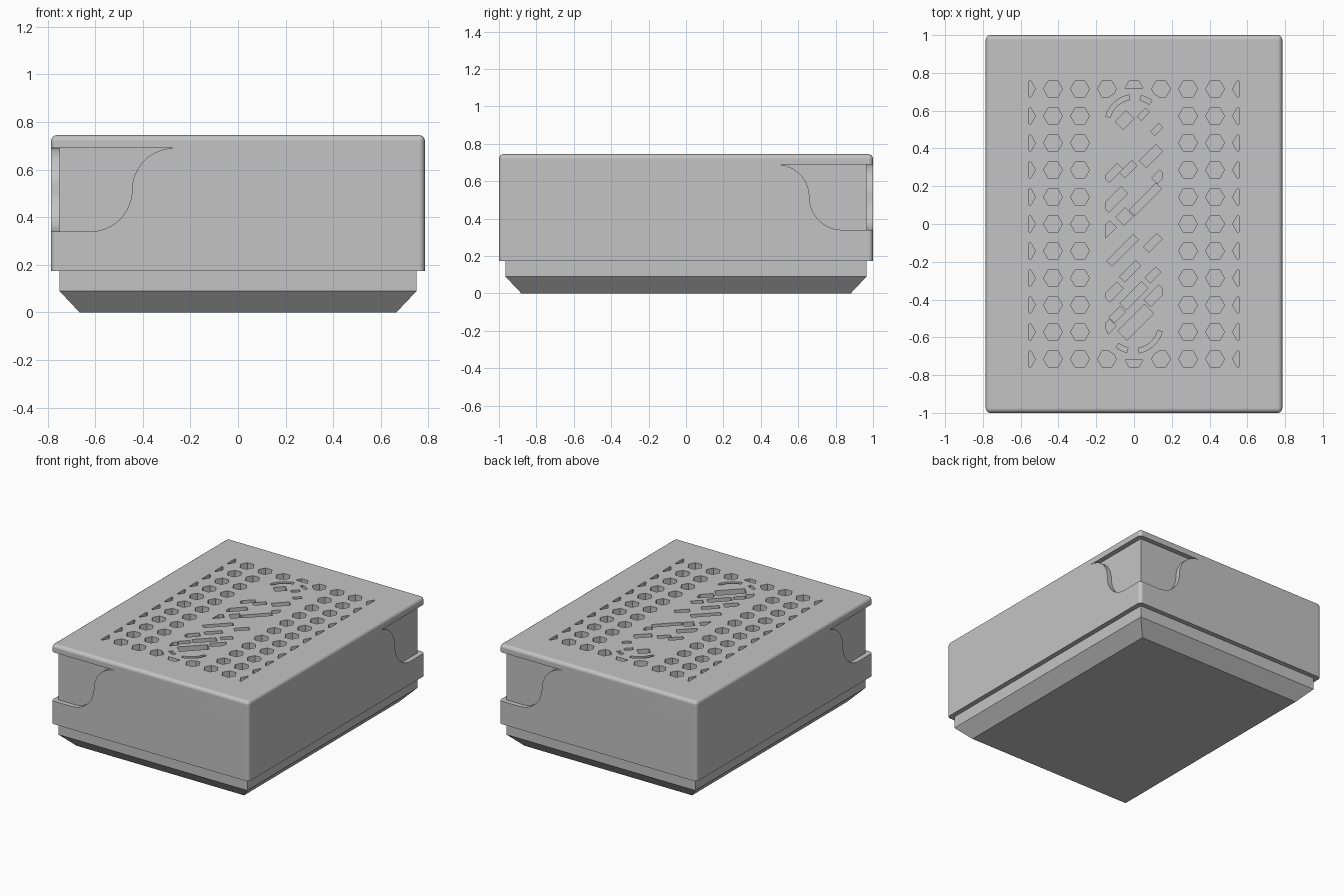
import bpy, bmesh
from math import cos, sin, pi, radians
from mathutils import Vector

default = bpy.data.objects.get("Cube")
if default:
    bpy.data.objects.remove(default, do_unlink=True)

HX, HY = 0.785, 1.0          # half size of the outer cover
IX, IY = 0.75, 0.965         # half size of the inner box
PITCH = 0.143                # spacing of the vent grid

grey = bpy.data.materials.new("plain grey")
grey.use_nodes = True
grey.diffuse_color = (0.55, 0.55, 0.55, 1)
grey.node_tree.nodes["Principled BSDF"].inputs["Base Color"].default_value = (0.55, 0.55, 0.55, 1)


def make_object(name, bm):
    bmesh.ops.recalc_face_normals(bm, faces=bm.faces)
    mesh = bpy.data.meshes.new(name)
    bm.to_mesh(mesh)
    bm.free()
    mesh.materials.append(grey)
    obj = bpy.data.objects.new(name, mesh)
    bpy.context.collection.objects.link(obj)
    return obj


def add_loft(bm, rings):
    """Closed solid through rings with equal point counts."""
    loops = [[bm.verts.new(p) for p in ring] for ring in rings]
    n = len(loops[0])
    for a, b in zip(loops, loops[1:]):
        for i in range(n):
            j = (i + 1) % n
            bm.faces.new((a[i], a[j], b[j], b[i]))
    bm.faces.new(loops[0][::-1])
    bm.faces.new(loops[-1])


def rectangle(x, y, z):
    return [(-x, -y, z), (x, -y, z), (x, y, z), (-x, y, z)]


def cut(target, cutter):
    cutter.hide_render = True
    mod = target.modifiers.new("cut", "BOOLEAN")
    mod.operation = "DIFFERENCE"
    mod.solver = "EXACT"
    mod.object = cutter
    bpy.context.view_layer.objects.active = target
    bpy.ops.object.modifier_apply(modifier=mod.name)
    bpy.data.objects.remove(cutter, do_unlink=True)


def clip(poly, normal, dist):
    """Keep the part of a convex polygon where p . normal <= dist."""
    out = []
    for a, b in zip(poly, poly[1:] + poly[:1]):
        da, db = a.dot(normal) - dist, b.dot(normal) - dist
        if da <= 0:
            out.append(a)
        if da * db < 0:
            out.append(a.lerp(b, da / (da - db)))
    return out


def direction(angle):
    return Vector((cos(angle), sin(angle)))


# Inner box with a chamfered foot
bm = bmesh.new()
add_loft(bm, [rectangle(0.665, 0.88, 0), rectangle(IX, IY, 0.09), rectangle(IX, IY, 0.2)])
inner_box = make_object("inner_box", bm)

# Outer cover with rounded corners and top edge
bm = bmesh.new()
add_loft(bm, [rectangle(HX, HY, 0.175), rectangle(HX, HY, 0.745)])
rounded = [e for e in bm.edges if max(v.co.z for v in e.verts) > 0.7]
bmesh.ops.bevel(bm, geom=rounded, offset=0.025, segments=4, profile=0.5, affect="EDGES")
cover = make_object("cover", bm)

# Finger notches wrapping two opposite corners, with S-shaped ends
R, MID = 0.175, 0.515
steps = [i * pi / 24 for i in range(13)]
notch = [(-0.1, MID - R)]
notch += [(0.165 + R * sin(t), MID - R * cos(t)) for t in steps]
notch += [(0.515 - R * cos(t), MID + R * sin(t)) for t in steps[1:]]
notch += [(-0.1, MID + R)]
for s in (-1, 1):
    bm = bmesh.new()
    add_loft(bm, [[(s * (HX - u), s * y, z) for u, z in notch] for y in (IY, 1.1)])
    cut(cover, make_object("end_notch_cutter", bm))
    bm = bmesh.new()
    add_loft(bm, [[(s * x, s * (HY - u), z) for u, z in notch] for x in (IX, 0.9)])
    cut(cover, make_object("side_notch_cutter", bm))

holes = []

# Hexagonal vents, trimmed at the sides and around the central panel
for col in range(-4, 5):
    for row in range(-5, 6):
        if abs(col) < 2 and abs(row) < 5:
            continue
        centre = Vector((col, row)) * PITCH
        hexagon = [centre + 0.05 * direction(i * pi / 3) for i in range(6)]
        for sx in (-1, 1):
            hexagon = clip(hexagon, Vector((sx, 0)), 0.557)
        if abs(col) < 2:
            cap = Vector((0, 0.51 if row > 0 else -0.51))
            away = (centre - cap).normalized()
            hexagon = clip(hexagon, -away, -away.dot(cap) - 0.21)
        holes.append(hexagon)

# Diagonal slots of the central panel: x, y, length, width in hundredths
slots = [(-5, 55, 8, 6), (5, 58, 6, 3), (12, 50, 6, 3), (9, 36, 12, 5),
         (-11, 27, 10, 4), (-3, 29, 9, 4), (13, 25, 6, 4), (-10, 13, 14, 5),
         (6, 13, 20, 4), (-5, 4, 7, 6), (-14, -3, 8, 5), (-6, -14, 20, 4),
         (10, -10, 10, 4), (-2, -25, 12, 4), (10, -27, 8, 4), (-11, -36, 10, 5),
         (0, -38, 16, 5), (11, -38, 11, 5), (-9, -48, 8, 4), (-14, -55, 8, 5),
         (1, -52, 20, 7)]
along, across = direction(pi / 4), direction(3 * pi / 4)
for x, y, length, width in slots:
    bar = [(Vector((x, y)) + along * a * length / 2 + across * b * width / 2) / 100
           for a, b in ((-1, -1), (1, -1), (1, 1), (-1, 1))]
    for k in range(16):
        n = direction(k * pi / 8)
        bar = clip(bar, n, 0.15 + 0.52 * abs(n.y))
    holes.append(bar)

# Curved slots at both ends of the panel
for start, end in ((100, 165), (52, 76), (280, 345), (232, 256)):
    cap = Vector((0, 0.53 if start < 180 else -0.53))
    angles = [radians(start + (end - start) * i / 8) for i in range(9)]
    holes.append([cap + 0.155 * direction(a) for a in angles]
                 + [cap + 0.13 * direction(a) for a in reversed(angles)])

bm = bmesh.new()
for hole in holes:
    if len(hole) > 2:
        add_loft(bm, [[(p.x, p.y, z) for p in hole] for z in (0.645, 0.8)])
cut(cover, make_object("vent_cutter", bm))

# Smooth rounded edges, keep the rest crisp
bpy.ops.object.select_all(action="DESELECT")
cover.select_set(True)
bpy.context.view_layer.objects.active = cover
bpy.ops.object.shade_smooth_by_angle(angle=radians(30))
weighted = cover.modifiers.new("even shading", "WEIGHTED_NORMAL")
weighted.keep_sharp = True
